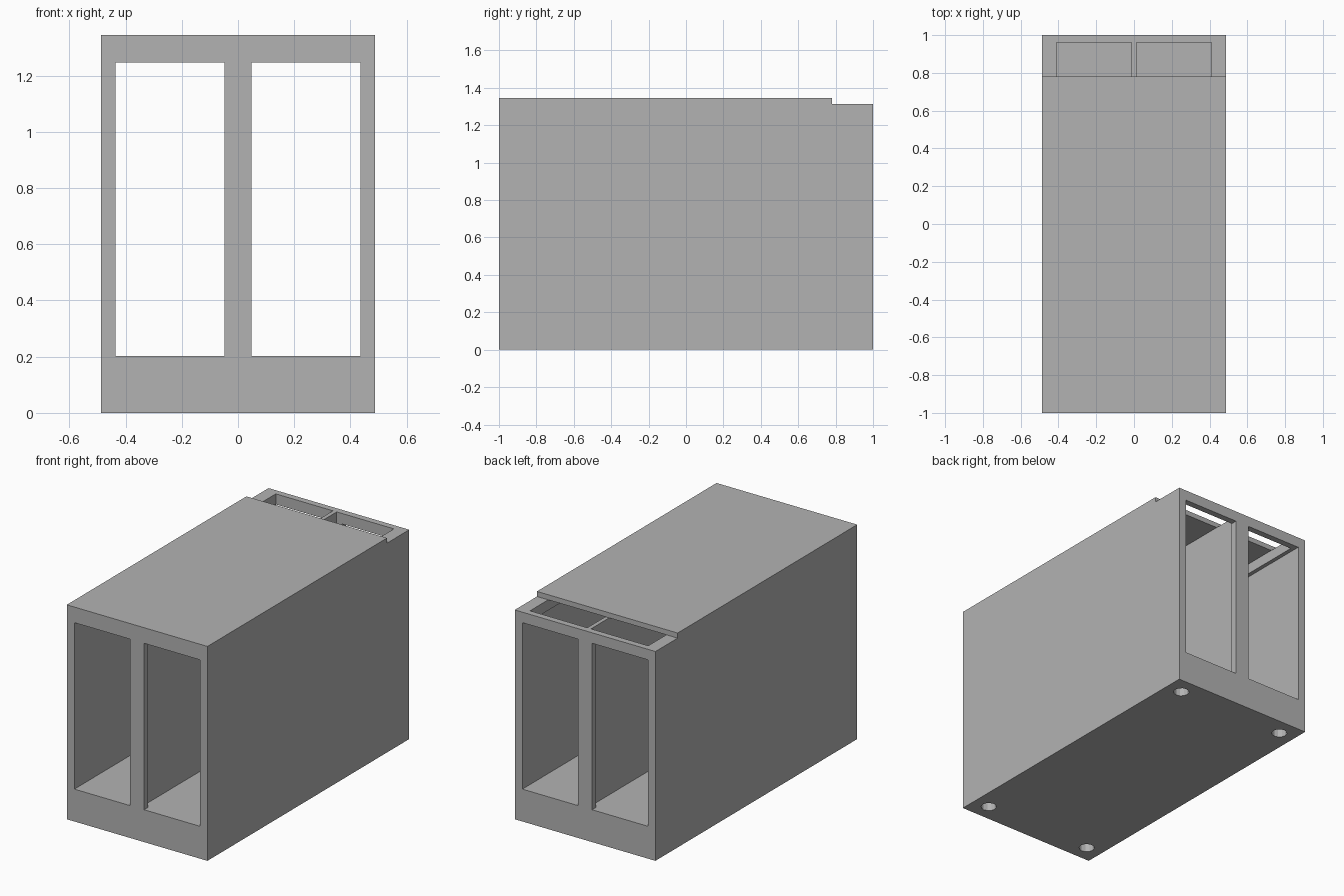
import bpy, bmesh, math

cube = bpy.data.objects.get("Cube")
if cube:
    bpy.data.objects.remove(cube, do_unlink=True)

HALF_W, HEIGHT, STEP_Z, STEP_Y = 0.488, 1.345, 1.313, 0.78
FLOOR_Z, CEIL_Z, END_Y = 0.203, 1.247, 0.96

grey = bpy.data.materials.new("plain_grey")
grey.use_nodes = True
grey.diffuse_color = (0.45, 0.45, 0.45, 1)
grey.node_tree.nodes["Principled BSDF"].inputs["Base Color"].default_value = (0.45, 0.45, 0.45, 1)


def finish(name, bm):
    bmesh.ops.recalc_face_normals(bm, faces=bm.faces)
    mesh = bpy.data.meshes.new(name)
    bm.to_mesh(mesh)
    bm.free()
    mesh.materials.append(grey)
    obj = bpy.data.objects.new(name, mesh)
    bpy.context.collection.objects.link(obj)
    return obj


def extrude_x(name, profile, x0, x1):
    """Extrude a (y, z) profile from x0 to x1."""
    bm = bmesh.new()
    face = bm.faces.new([bm.verts.new((x0, y, z)) for y, z in profile])
    geom = bmesh.ops.extrude_face_region(bm, geom=[face])["geom"]
    verts = [v for v in geom if isinstance(v, bmesh.types.BMVert)]
    bmesh.ops.translate(bm, verts=verts, vec=(x1 - x0, 0, 0))
    return finish(name, bm)


def cylinder(name, x, y, radius, depth):
    bm = bmesh.new()
    bmesh.ops.create_cone(bm, cap_ends=True, segments=12, radius1=radius,
                          radius2=radius, depth=depth * 2)
    bmesh.ops.translate(bm, verts=bm.verts, vec=(x, y, 0))
    return finish(name, bm)


# Outer block with the lowered rear edge of the roof
body = extrude_x("housing", [(-1, 0), (1, 0), (1, STEP_Z), (STEP_Y, STEP_Z),
                             (STEP_Y, HEIGHT), (-1, HEIGHT)], -HALF_W, HALF_W)
cutters = []
window = [(-1.2, FLOOR_Z), (1.2, FLOOR_Z), (1.2, CEIL_Z), (-1.2, CEIL_Z)]
chamber = [(-END_Y, FLOOR_Z), (END_Y, FLOOR_Z), (END_Y, 1.5), (STEP_Y, 1.5),
           (STEP_Y, STEP_Z), (-END_Y, STEP_Z)]
for side in (-1, 1):
    # Through channel, and the taller chamber that opens through the rear roof
    cutters.append(extrude_x("channel_cutter", window, side * 0.048, side * 0.435))
    cutters.append(extrude_x("chamber_cutter", chamber, side * 0.013, side * 0.41))
    # Round sockets under the corners
    for y in (-0.89, 0.89):
        cutters.append(cylinder("socket_cutter", side * 0.38, y, 0.046, 0.1))

for cutter in cutters:
    cutter.hide_render = True
    mod = body.modifiers.new("cut", 'BOOLEAN')
    mod.operation = 'DIFFERENCE'
    mod.solver = 'EXACT'
    mod.object = cutter

# Bake the cuts and drop the cutters
bpy.context.view_layer.update()
baked = bpy.data.meshes.new_from_object(body.evaluated_get(bpy.context.evaluated_depsgraph_get()))
body.modifiers.clear()
body.data = baked
for cutter in cutters:
    bpy.data.objects.remove(cutter, do_unlink=True)
